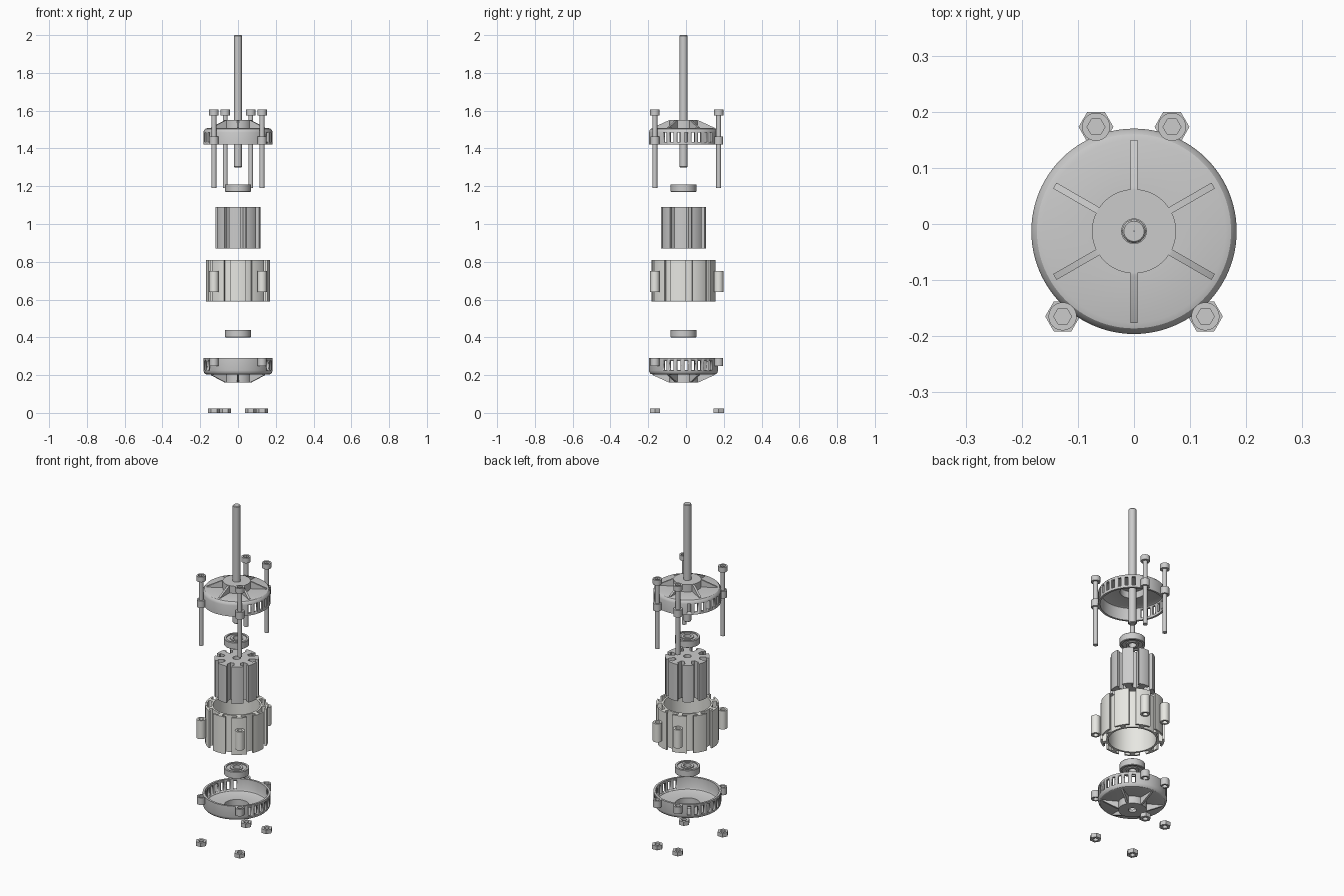
import bpy, bmesh
from math import sin, cos, pi, radians, asin
from mathutils import Matrix, Vector

if "Cube" in bpy.data.objects:
    bpy.data.objects.remove(bpy.data.objects["Cube"])

CY = -0.013                                   # motor axis sits at x=0, y=CY
BOLT_R = 0.198
BOLT_ANGLES = [70, 110, 230, 310]


def finish(bm, name, loc=(0, CY, 0), color=None):
    bmesh.ops.recalc_face_normals(bm, faces=bm.faces)
    me = bpy.data.meshes.new(name)
    bm.to_mesh(me)
    bm.free()
    ob = bpy.data.objects.new(name, me)
    ob.location = loc
    bpy.context.collection.objects.link(ob)
    bpy.context.view_layer.objects.active = ob
    for o in bpy.context.selected_objects:
        o.select_set(False)
    ob.select_set(True)
    bpy.ops.object.shade_smooth_by_angle(angle=radians(30))
    if color:
        mat = bpy.data.materials.new(name)
        mat.diffuse_color = color
        mat.use_nodes = True
        mat.node_tree.nodes["Principled BSDF"].inputs["Base Color"].default_value = mat.diffuse_color
        me.materials.append(mat)
    return ob


def lathe(bm, prof, n=64):
    # revolve a closed (r, z) profile around z
    rings = [[bm.verts.new((r * cos(2 * pi * i / n), r * sin(2 * pi * i / n), z))
              for r, z in prof] for i in range(n)]
    m = len(prof)
    for i in range(n):
        a, b = rings[i], rings[(i + 1) % n]
        for j in range(m):
            k = (j + 1) % m
            bm.faces.new((a[j], b[j], b[k], a[k]))


def prism(bm, loops, z0, z1, off=(0, 0)):
    # extrude an outline with optional holes
    edges = []
    for loop in loops:
        vs = [bm.verts.new((x + off[0], y + off[1], z0)) for x, y in loop]
        edges += [bm.edges.new((vs[i], vs[(i + 1) % len(vs)])) for i in range(len(vs))]
    res = bmesh.ops.triangle_fill(bm, edges=edges, use_beauty=True, use_dissolve=False)
    faces = [g for g in res['geom'] if isinstance(g, bmesh.types.BMFace)]
    ext = bmesh.ops.extrude_face_region(bm, geom=faces, use_keep_orig=True)
    top = [g for g in ext['geom'] if isinstance(g, bmesh.types.BMVert)]
    bmesh.ops.translate(bm, verts=top, vec=(0, 0, z1 - z0))


def circle(r, n=32):
    return [(r * cos(2 * pi * i / n), r * sin(2 * pi * i / n)) for i in range(n)]


def polar(r, deg):
    return (r * cos(radians(deg)), r * sin(radians(deg)))


def toothed(n, start, core, neck, head_in, out, half):
    # outline with n T-shaped teeth
    pts = []
    step = 360 / n
    for i in range(n):
        a = start + i * step
        d1 = asin(neck / core) * 180 / pi
        d2 = asin(neck / head_in) * 180 / pi
        pts += [polar(core, a - d1), polar(head_in, a - d2), polar(head_in, a - half)]
        pts += [polar(out, a - half + 2 * half * k / 6) for k in range(7)]
        pts += [polar(head_in, a + half), polar(head_in, a + d2), polar(core, a + d1)]
        gap = step - 2 * d1
        pts += [polar(core, a + d1 + gap * k / 4) for k in (1, 2, 3)]
    return pts


def end_bell(name, z, s):
    # slotted cup, cut before the ribs and lugs are added
    prof = [(0.183, 0), (0.183, 0.065), (0.180, 0.076), (0.173, 0.084), (0.163, 0.087),
            (0.075, 0.087), (0.075, 0.13), (0.022, 0.13), (0.022, 0.115), (0.066, 0.115),
            (0.066, 0.075), (0.158, 0.075), (0.167, 0.071), (0.171, 0.062), (0.171, 0)]
    bm = bmesh.new()
    lathe(bm, [(r, s * h) for r, h in prof], 96)
    bell = finish(bm, name, (0, CY, z))
    bm = bmesh.new()
    for k in range(8):
        for a in (-32 + 12 * k, 212 - 12 * k):
            m = (Matrix.Rotation(radians(a), 4, 'Z')
                 @ Matrix.Translation((0.178, 0, s * 0.039))
                 @ Matrix.Diagonal((0.04, 0.018, 0.05, 1)))
            bmesh.ops.create_cube(bm, size=1, matrix=m)
    cutter = finish(bm, name + "_slot_cutter", (0, CY, z))
    cutter.hide_render = True
    mod = bell.modifiers.new("slots", 'BOOLEAN')
    mod.object = cutter
    mod.solver = 'EXACT'
    bpy.context.view_layer.objects.active = bell
    bpy.ops.object.modifier_apply(modifier=mod.name)
    bpy.data.objects.remove(cutter)
    # six sloped ribs
    bm = bmesh.new()
    for k in range(6):
        rot = Matrix.Rotation(radians(30 + 60 * k), 4, 'Z')
        side = []
        for w in (-0.006, 0.006):
            side.append([bm.verts.new(rot @ Vector((r, w, s * h))) for r, h in
                         [(0.07, 0.08), (0.07, 0.128), (0.08, 0.128), (0.163, 0.090), (0.163, 0.08)]])
        a, b = side
        bm.faces.new(a)
        bm.faces.new(b[::-1])
        for i in range(5):
            j = (i + 1) % 5
            bm.faces.new((a[i], b[i], b[j], a[j]))
    finish(bm, name + "_ribs", (0, CY, z))
    # bolt lugs
    bm = bmesh.new()
    for a in BOLT_ANGLES:
        prism(bm, [circle(0.024), circle(0.014)], 0, s * 0.042, polar(BOLT_R, a))
    finish(bm, name + "_lugs", (0, CY, z))


end_bell("upper_end_bell", 1.42, 1)
end_bell("lower_end_bell", 0.29, -1)

# shaft with chamfered ends
bm = bmesh.new()
lathe(bm, [(0.0005, 1.30), (0.017, 1.30), (0.021, 1.304), (0.021, 1.996), (0.018, 2.0), (0.0005, 2.0)], 40)
finish(bm, "shaft")

# bearings with recessed shields
for name, z in (("upper_bearing", 1.17), ("lower_bearing", 0.40)):
    bm = bmesh.new()
    lathe(bm, [(0.021, 0), (0.035, 0), (0.035, 0.006), (0.055, 0.006), (0.055, 0), (0.066, 0),
               (0.068, 0.002), (0.068, 0.038), (0.066, 0.04), (0.055, 0.04), (0.055, 0.034),
               (0.035, 0.034), (0.035, 0.04), (0.021, 0.04)])
    finish(bm, name, (0, CY, z))

# rotor core
bm = bmesh.new()
prism(bm, [toothed(8, -97.5, 0.07, 0.018, 0.103, 0.12, 15.5), circle(0.021)], 0.87, 1.09)
finish(bm, "rotor")

# stator core and its bolt tubes
PALE = (0.80, 0.80, 0.76, 1)
bm = bmesh.new()
prism(bm, [toothed(9, 30, 0.138, 0.012, 0.160, 0.17, 14), circle(0.127, 64)], 0.59, 0.81)
finish(bm, "stator", color=PALE)
bm = bmesh.new()
for a in BOLT_ANGLES:
    prism(bm, [circle(0.025), circle(0.014)], 0.64, 0.75, polar(BOLT_R, a))
finish(bm, "stator_bolt_tubes", color=PALE)

# socket-head bolts and hex nuts
for i, a in enumerate(BOLT_ANGLES):
    p = polar(BOLT_R, a)
    bm = bmesh.new()
    prism(bm, [circle(0.025), circle(0.016, 6)], 1.585, 1.605)
    prism(bm, [circle(0.025)], 1.575, 1.585)
    prism(bm, [circle(0.013, 24)], 1.19, 1.578)
    finish(bm, "bolt_%d" % (i + 1), (p[0], CY + p[1], 0))
    bm = bmesh.new()
    prism(bm, [circle(0.031, 6), circle(0.014, 24)], 0, 0.024)
    finish(bm, "nut_%d" % (i + 1), (p[0], CY + p[1], 0))
